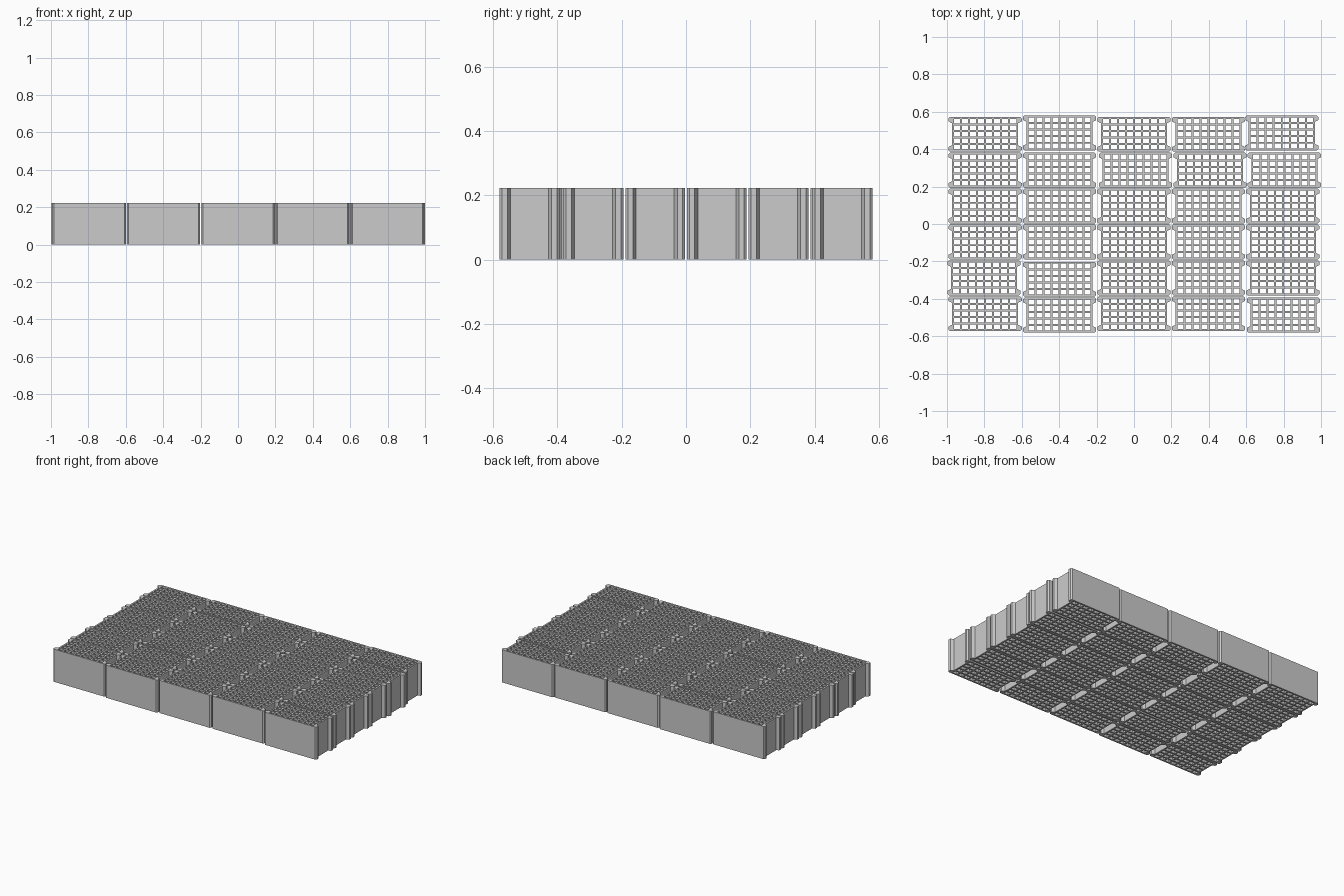
import bpy, bmesh

if "Cube" in bpy.data.objects:
    bpy.data.objects.remove(bpy.data.objects["Cube"])

# Overall brick dimensions
L, W, H = 0.196, 0.093, 0.222      # half length, half width, height
RECESS, WALL = 0.019, 0.0105       # end recess depth, web thickness
COLS, ROWS = 8, 5                  # perforations per brick
PITCH_X, PITCH_Y = 0.398, 0.192


def add_loop(curve, pts):
    s = curve.splines.new('POLY')
    s.points.add(len(pts) - 1)
    for p, (x, y) in zip(s.points, pts):
        p.co = (x, y, 0, 1)
    s.use_cyclic_u = True


def make_brick_mesh():
    curve = bpy.data.curves.new("brick_profile", 'CURVE')
    curve.dimensions = '2D'
    curve.fill_mode = 'BOTH'
    curve.extrude = H / 2

    # Outline: chamfered ears at the corners, recessed ends between them
    q = [(L - RECESS, W - 0.034), (L, W - 0.024), (L, W - 0.008), (L - 0.008, W)]
    outline = (q + [(-x, y) for x, y in reversed(q)]
               + [(-x, -y) for x, y in q] + [(x, -y) for x, y in reversed(q)])
    add_loop(curve, outline)

    # Grid of rectangular through holes
    bx, by = L - RECESS, W
    hx = (2 * bx - WALL * (COLS + 1)) / COLS
    hy = (2 * by - WALL * (ROWS + 1)) / ROWS
    for i in range(COLS):
        for j in range(ROWS):
            x = -bx + WALL + i * (hx + WALL)
            y = -by + WALL + j * (hy + WALL)
            add_loop(curve, [(x, y), (x, y + hy), (x + hx, y + hy), (x + hx, y)])

    # Turn the filled profile into a welded mesh standing on z = 0
    ob = bpy.data.objects.new("brick_profile", curve)
    bpy.context.collection.objects.link(ob)
    bpy.context.view_layer.update()
    dg = bpy.context.evaluated_depsgraph_get()
    mesh = bpy.data.meshes.new_from_object(ob.evaluated_get(dg))
    bpy.data.objects.remove(ob)
    bm = bmesh.new()
    bm.from_mesh(mesh)
    bmesh.ops.remove_doubles(bm, verts=bm.verts, dist=1e-5)
    bmesh.ops.translate(bm, verts=bm.verts, vec=(0, 0, H / 2))
    bmesh.ops.recalc_face_normals(bm, faces=bm.faces)
    for f in bm.faces:
        f.smooth = False
    bm.to_mesh(mesh)
    bm.free()
    mesh.name = "hollow_brick"
    return mesh


# Small laying irregularities, keyed by (column, row from the back)
shift = {(1, 0): (0, 0.007), (4, 0): (-0.006, 0.007),
         (2, 1): (0.008, 0), (3, 1): (0.008, 0), (4, 1): (0.008, 0),
         (0, 4): (-0.006, 0), (1, 4): (0, -0.007), (1, 5): (0, -0.007),
         (4, 5): (0.003, -0.007)}

# Layer of bricks
brick = make_brick_mesh()
for c in range(5):
    for r in range(6):
        dx, dy = shift.get((c, r), (0, 0))
        ob = bpy.data.objects.new(f"brick_{c + 1}_{r + 1}", brick)
        ob.location = ((c - 2) * PITCH_X + dx, (2.5 - r) * PITCH_Y + dy, 0)
        bpy.context.collection.objects.link(ob)
